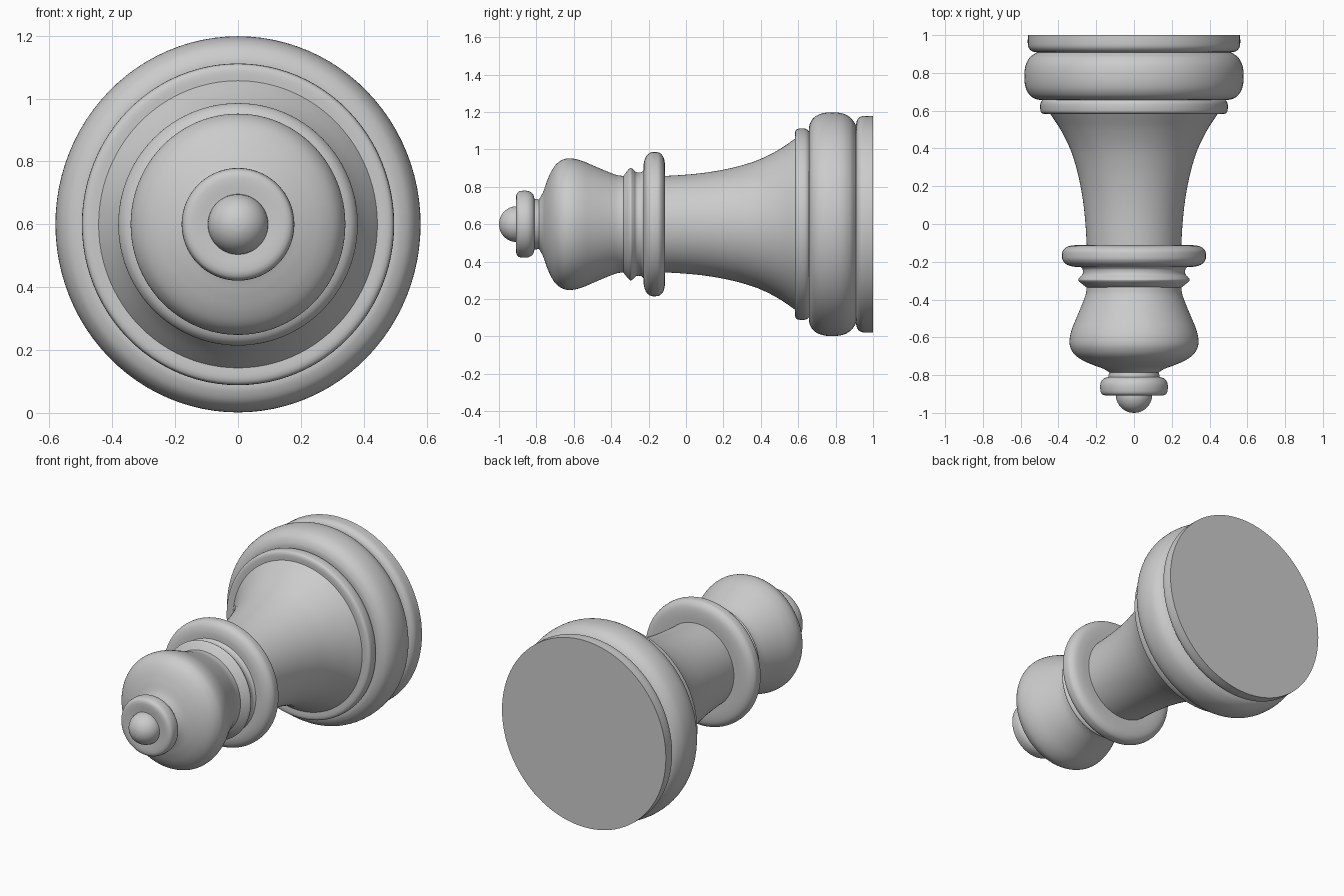
import bpy, bmesh, math
from mathutils import Vector

if "Cube" in bpy.data.objects:
    bpy.data.objects.remove(bpy.data.objects["Cube"])

AXIS_Z = 0.6      # height of the turning axis
SIDES = 96


def smooth_path(pts, steps=6):
    """Catmull-Rom curve through (y, radius) points; a repeated point makes a corner."""
    p = [Vector(q) for q in pts]
    out = [p[0]]
    for i in range(len(p) - 1):
        b, c = p[i], p[i + 1]
        if (c - b).length < 1e-6:
            continue
        a = p[i - 1] if i > 0 else b
        d = p[i + 2] if i + 2 < len(p) else c
        # centripetal-style tangents avoid overshoot on uneven spacing
        lab, lbc, lcd = (b - a).length, (c - b).length, (d - c).length
        m1 = (c - a) / (lab + lbc) * lbc
        m2 = (d - b) / (lbc + lcd) * lbc
        for k in range(1, steps + 1):
            t = k / steps
            out.append(b * (2*t**3 - 3*t*t + 1) + m1 * (t**3 - 2*t*t + t)
                       + c * (3*t*t - 2*t**3) + m2 * (t**3 - t*t))
    return out


def turn(name, pts, stretch=1.0):
    """Lathe a profile of (y, x radius) about the y axis; stretch scales the z radius."""
    bm = bmesh.new()
    rings = []
    for y, r in smooth_path(pts):
        if r < 1e-4:
            rings.append([bm.verts.new((0, y, 0))])
        else:
            rings.append([bm.verts.new((r * math.cos(2 * math.pi * i / SIDES), y,
                                        r * stretch * math.sin(2 * math.pi * i / SIDES)))
                          for i in range(SIDES)])
    for a, b in zip(rings, rings[1:]):
        for i in range(SIDES):
            j = (i + 1) % SIDES
            if len(a) == 1:
                bm.faces.new((a[0], b[i], b[j]))
            elif len(b) == 1:
                bm.faces.new((a[i], b[0], a[j]))
            else:
                bm.faces.new((a[i], b[i], b[j], a[j]))
    bmesh.ops.recalc_face_normals(bm, faces=bm.faces)
    # open shells: make sure normals face away from the axis
    score = sum(f.normal.dot(Vector((f.calc_center_median().x, 0,
                                     f.calc_center_median().z))) for f in bm.faces)
    if score < 0:
        bmesh.ops.reverse_faces(bm, faces=bm.faces)
    me = bpy.data.meshes.new(name)
    bm.to_mesh(me)
    bm.free()
    ob = bpy.data.objects.new(name, me)
    bpy.context.collection.objects.link(ob)
    ob.location.z = AXIS_Z
    bpy.ops.object.select_all(action='DESELECT')
    ob.select_set(True)
    bpy.context.view_layer.objects.active = ob
    bpy.ops.object.shade_smooth_by_angle(angle=math.radians(40))
    return ob


# Round tip
R = 0.096
turn("tip_ball", [(-1 + R * (1 - math.cos(a * math.pi / 12)), R * math.sin(a * math.pi / 12))
                  for a in range(7)])

# Flat-fronted ring under the tip
turn("tip_ring", [(-0.905, 0.09), (-0.908, 0.15), (-0.898, 0.172), (-0.87, 0.179),
                  (-0.84, 0.176), (-0.818, 0.16), (-0.81, 0.136), (-0.81, 0.136),
                  (-0.785, 0.132)])

# Bulbous head
turn("head", [(-0.785, 0.13), (-0.765, 0.165), (-0.745, 0.22), (-0.72, 0.275),
              (-0.69, 0.315), (-0.65, 0.338), (-0.61, 0.341), (-0.56, 0.33),
              (-0.50, 0.306), (-0.43, 0.277), (-0.37, 0.255), (-0.33, 0.25)], 1.03)

# Thin neck bead
turn("neck_bead", [(-0.335, 0.252), (-0.32, 0.272), (-0.297, 0.295), (-0.28, 0.285),
                   (-0.265, 0.272), (-0.24, 0.272), (-0.225, 0.285)], 1.02)

# Wide collar
turn("collar", [(-0.228, 0.28), (-0.225, 0.325), (-0.212, 0.36), (-0.19, 0.378),
                (-0.165, 0.381), (-0.14, 0.376), (-0.12, 0.352), (-0.112, 0.31),
                (-0.112, 0.25)], 1.012)

# Flared body
turn("body", [(-0.115, 0.25), (0.0, 0.257), (0.1, 0.267), (0.2, 0.283), (0.3, 0.306),
              (0.4, 0.339), (0.5, 0.389), (0.585, 0.445)], 1.03)

# Stepped ring on top of the base
turn("base_step", [(0.583, 0.44), (0.583, 0.475), (0.59, 0.491), (0.605, 0.496),
                   (0.635, 0.496), (0.65, 0.49), (0.66, 0.48)], 1.03)

# Large rounded base moulding
turn("base_moulding", [(0.657, 0.48), (0.66, 0.515), (0.68, 0.55), (0.72, 0.573),
                       (0.78, 0.581), (0.84, 0.574), (0.88, 0.553), (0.902, 0.525),
                       (0.91, 0.51)], 1.03)

# Flat foot disc, closed at the back
turn("foot_disc", [(0.908, 0.51), (0.915, 0.54), (0.93, 0.556), (0.95, 0.562),
                   (1.0, 0.562), (1.0, 0.562), (1.0, 0.0)], 1.03)
